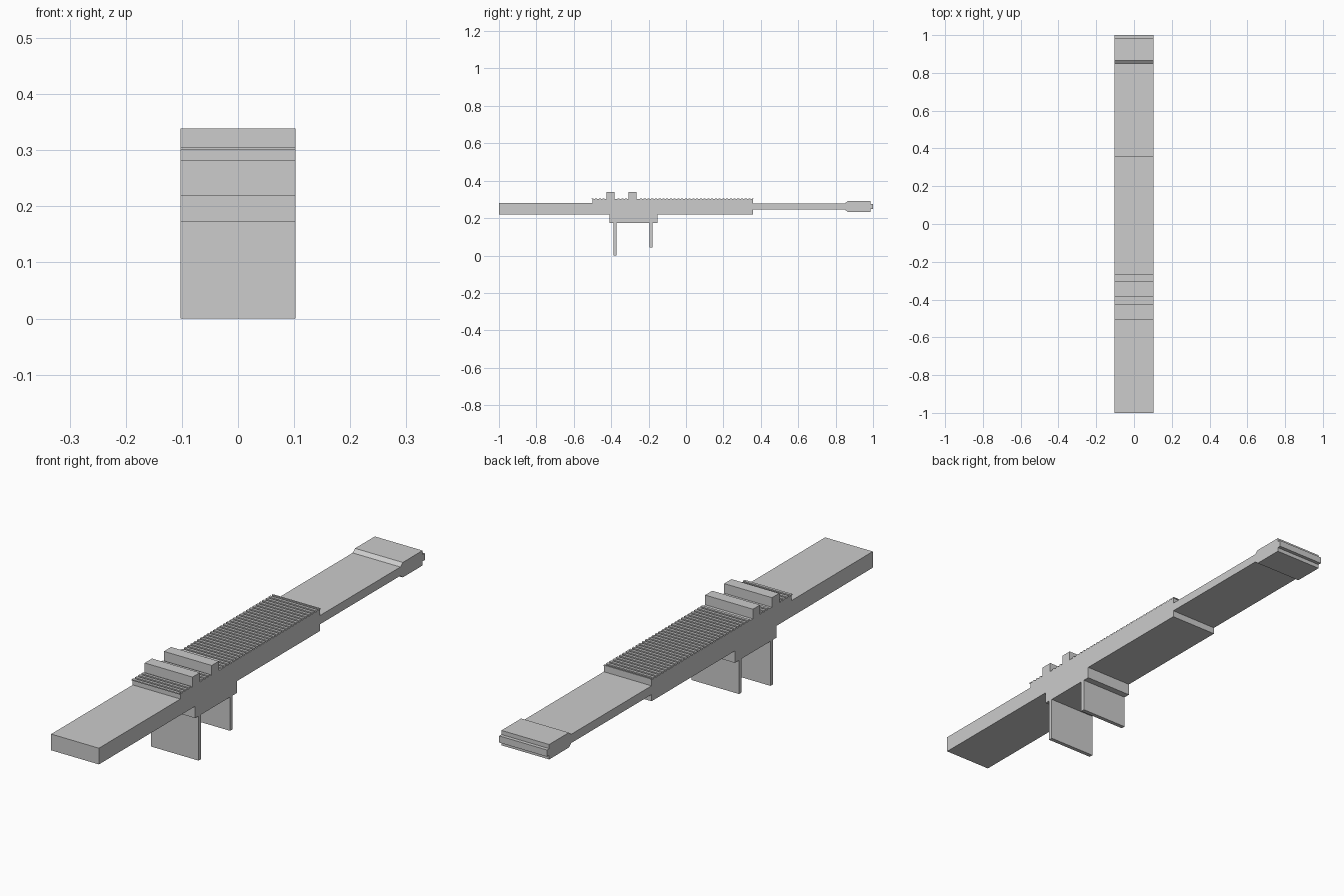
import bpy
import bmesh

cube = bpy.data.objects.get("Cube")
if cube:
    bpy.data.objects.remove(cube, do_unlink=True)

HALF_WIDTH = 0.1025
AXIS = 0.262

grey = bpy.data.materials.new("plain_grey")
grey.use_nodes = True
colour = (0.604, 0.604, 0.604, 1)
grey.diffuse_color = colour
grey.node_tree.nodes["Principled BSDF"].inputs["Base Color"].default_value = colour


def bump(y0, y1, base, tip):
    """Square step rising (or dropping) from base to tip."""
    return [(y0, base), (y0, tip), (y1, tip), (y1, base)]


def extrude_profile(name, outline):
    """Side outline (y, z) extruded across the full width."""
    bm = bmesh.new()
    face = bm.faces.new([bm.verts.new((-HALF_WIDTH, y, z)) for y, z in outline])
    new = bmesh.ops.extrude_face_region(bm, geom=[face])["geom"]
    moved = [v for v in new if isinstance(v, bmesh.types.BMVert)]
    bmesh.ops.translate(bm, verts=moved, vec=(2 * HALF_WIDTH, 0, 0))
    bmesh.ops.recalc_face_normals(bm, faces=bm.faces)
    mesh = bpy.data.meshes.new(name)
    bm.to_mesh(mesh)
    bm.free()
    mesh.materials.append(grey)
    obj = bpy.data.objects.new(name, mesh)
    bpy.context.collection.objects.link(obj)
    return obj


# Ribbed rail with two raised sight blocks
RAIL_BASE, RAIL_TOP, PITCH = 0.3016, 0.306, 0.02
BLOCKS = [(-0.426, -0.381), (-0.308, -0.264)]
steps = [(a, b, 0.339) for a, b in BLOCKS]
for i in range(44):
    y0 = -0.506 + i * PITCH
    y1 = min(y0 + PITCH * 0.55, 0.36)
    if y1 > y0 and all(y1 < a - 0.002 or y0 > b + 0.002 for a, b in BLOCKS):
        steps.append((y0, y1, RAIL_TOP))
rail = [(-0.5, RAIL_BASE)]
for y0, y1, top in sorted(steps):
    rail += bump(y0, y1, RAIL_BASE, top)
rail = rail + [(0.358, RAIL_BASE)]

# Barrel with a thicker tip, upper half mirrored to make the lower half
barrel_top = [(0.358, AXIS + 0.017), (0.85, AXIS + 0.017), (0.865, AXIS + 0.029),
              (0.986, AXIS + 0.029), (0.986, AXIS + 0.013), (1.0, AXIS + 0.013)]
barrel_bottom = [(y, 2 * AXIS - z) for y, z in reversed(barrel_top)]

# Underside: lower block with two hanging plates
BODY_BOTTOM, BLOCK_BOTTOM = 0.219, 0.173
rear_plate = bump(-0.372, -0.388, BLOCK_BOTTOM, 0)
front_plate = bump(-0.179, -0.195, BLOCK_BOTTOM, 0.042)
underside = ([(0.358, BODY_BOTTOM), (-0.153, BODY_BOTTOM), (-0.153, BLOCK_BOTTOM)]
             + front_plate + rear_plate
             + [(-0.409, BLOCK_BOTTOM), (-0.409, BODY_BOTTOM)])

# Plain rear section
rear = [(-1, BODY_BOTTOM), (-1, 0.282), (-0.5, 0.282)]

extrude_profile("body", rear + rail + barrel_top + barrel_bottom + underside)
